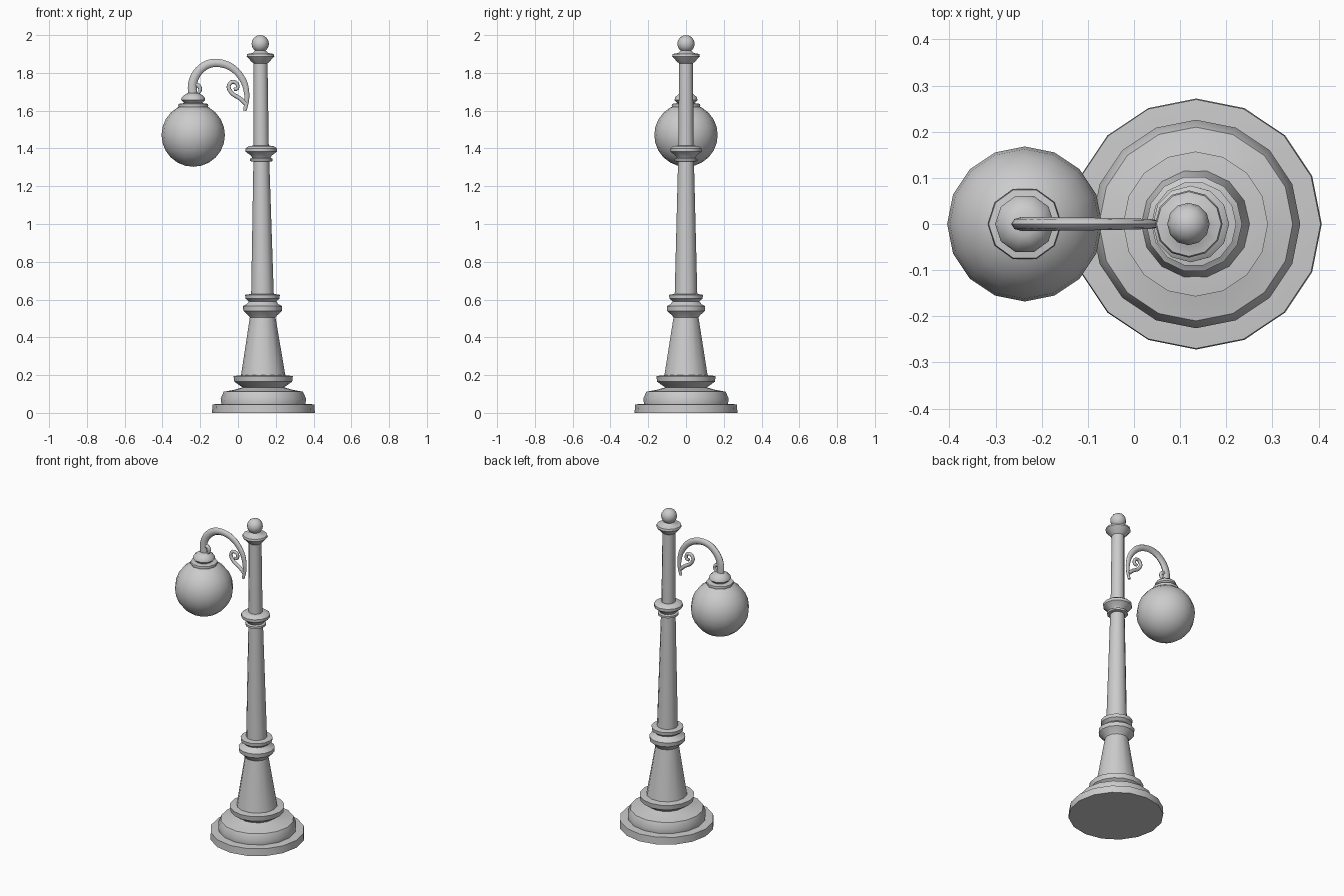
import bpy, bmesh
from math import sin, cos, pi, radians
from mathutils import Vector

if "Cube" in bpy.data.objects:
    bpy.data.objects.remove(bpy.data.objects["Cube"])


def finish(name, bm, angle=40):
    bmesh.ops.recalc_face_normals(bm, faces=bm.faces)
    mesh = bpy.data.meshes.new(name)
    bm.to_mesh(mesh)
    bm.free()
    ob = bpy.data.objects.new(name, mesh)
    bpy.context.collection.objects.link(ob)
    bpy.ops.object.select_all(action='DESELECT')
    ob.select_set(True)
    bpy.context.view_layer.objects.active = ob
    bpy.ops.object.shade_smooth_by_angle(angle=radians(angle))
    return ob


def skin(bm, rings):
    n = len(rings[0])
    for a, b in zip(rings, rings[1:]):
        for i in range(n):
            j = (i + 1) % n
            bm.faces.new((a[i], a[j], b[j], b[i]))
    bm.faces.new(rings[0])
    bm.faces.new(rings[-1])


def post_x(z):
    # the post leans very slightly towards the lamp
    return 0.135 - 0.0085 * z


def lathe(name, profile, sides, axis=post_x):
    bm = bmesh.new()
    rings = [[bm.verts.new((axis(z) + r * cos(2 * pi * i / sides),
                            r * sin(2 * pi * i / sides), z))
              for i in range(sides)] for r, z in profile]
    skin(bm, rings)
    return finish(name, bm)


def ball(name, x, z, r, u, v):
    bm = bmesh.new()
    bmesh.ops.create_uvsphere(bm, u_segments=u, v_segments=v, radius=r)
    bmesh.ops.translate(bm, verts=bm.verts, vec=(x, 0, z))
    return finish(name, bm, 60)


def sweep(name, pts, r0, r1, depth, steps=3, sides=8):
    # smooth tapering tube through (x, z) points in the y = 0 plane
    p = [Vector(q) for q in pts]
    p = [2 * p[0] - p[1]] + p + [2 * p[-1] - p[-2]]
    path = []
    for a, b, c, d in zip(p, p[1:], p[2:], p[3:]):
        for s in range(steps):
            t = s / steps
            path.append(0.5 * (2 * b + (c - a) * t + (2 * a - 5 * b + 4 * c - d) * t * t
                               + (3 * b - a - 3 * c + d) * t ** 3))
    path.append(p[-2])
    bm = bmesh.new()
    rings = []
    for k, c in enumerate(path):
        tan = (path[min(k + 1, len(path) - 1)] - path[max(k - 1, 0)]).normalized()
        f = k / (len(path) - 1)
        r = r0 + (r1 - r0) * f * f
        rings.append([bm.verts.new((c.x - tan.y * r * cos(2 * pi * i / sides),
                                    depth * r * sin(2 * pi * i / sides),
                                    c.y + tan.x * r * cos(2 * pi * i / sides)))
                      for i in range(sides)])
    skin(bm, rings)
    return finish(name, bm, 60)


# stepped base
lathe("base_plate", [(0.272, 0), (0.27, 0.045), (0.22, 0.048)], 16)
lathe("base_plinth", [(0.222, 0.045), (0.226, 0.075), (0.21, 0.112), (0.155, 0.122),
                      (0.11, 0.135), (0.153, 0.165), (0.157, 0.195), (0.11, 0.2)], 16)

# tapered pedestal with two rings
lathe("pedestal", [(0.118, 0.195), (0.068, 0.505), (0.075, 0.515), (0.102, 0.54),
                   (0.104, 0.565), (0.085, 0.575), (0.072, 0.59), (0.09, 0.605),
                   (0.092, 0.625), (0.06, 0.63)], 14)

# slender shaft and mid collar
lathe("shaft", [(0.06, 0.62), (0.042, 1.335)], 12)
lathe("mid_collar", [(0.042, 1.33), (0.06, 1.333), (0.06, 1.345), (0.048, 1.35),
                     (0.055, 1.362), (0.083, 1.383), (0.083, 1.4), (0.065, 1.413),
                     (0.04, 1.415)], 12)

# upper post, crown and finial
lathe("upper_post", [(0.04, 1.405), (0.037, 1.86)], 12)
lathe("crown", [(0.037, 1.85), (0.05, 1.862), (0.073, 1.888), (0.07, 1.9),
                (0.042, 1.905), (0.025, 1.92)], 12)
ball("finial", 0.118, 1.954, 0.046, 12, 8)

# hanging globe and its cap
LAMP_X = -0.237
ball("globe", LAMP_X, 1.471, 0.168, 16, 12)
lathe("globe_cap", [(0.075, 1.615), (0.08, 1.628), (0.078, 1.636), (0.048, 1.64),
                    (0.052, 1.645), (0.064, 1.656), (0.06, 1.672), (0.04, 1.688),
                    (0.025, 1.694)], 10, lambda z: LAMP_X)

# curved arm and scrolls
sweep("arm", [(-0.24, 1.68), (-0.241, 1.74), (-0.22, 1.795), (-0.175, 1.838), (-0.12, 1.853),
              (-0.06, 1.842), (-0.01, 1.81), (0.03, 1.755), (0.045, 1.70),
              (0.046, 1.65), (0.036, 1.60)], 0.024, 0.009, 0.65)
sweep("arm_scroll", [(0.042, 1.635), (0.01, 1.665), (-0.03, 1.69), (-0.05, 1.725),
                     (-0.033, 1.752), (-0.006, 1.744), (-0.003, 1.718), (-0.022, 1.712)],
      0.011, 0.009, 0.9)
sweep("small_scroll", [(-0.228, 1.74), (-0.207, 1.73), (-0.2, 1.71), (-0.212, 1.69)],
      0.012, 0.007, 0.9)
